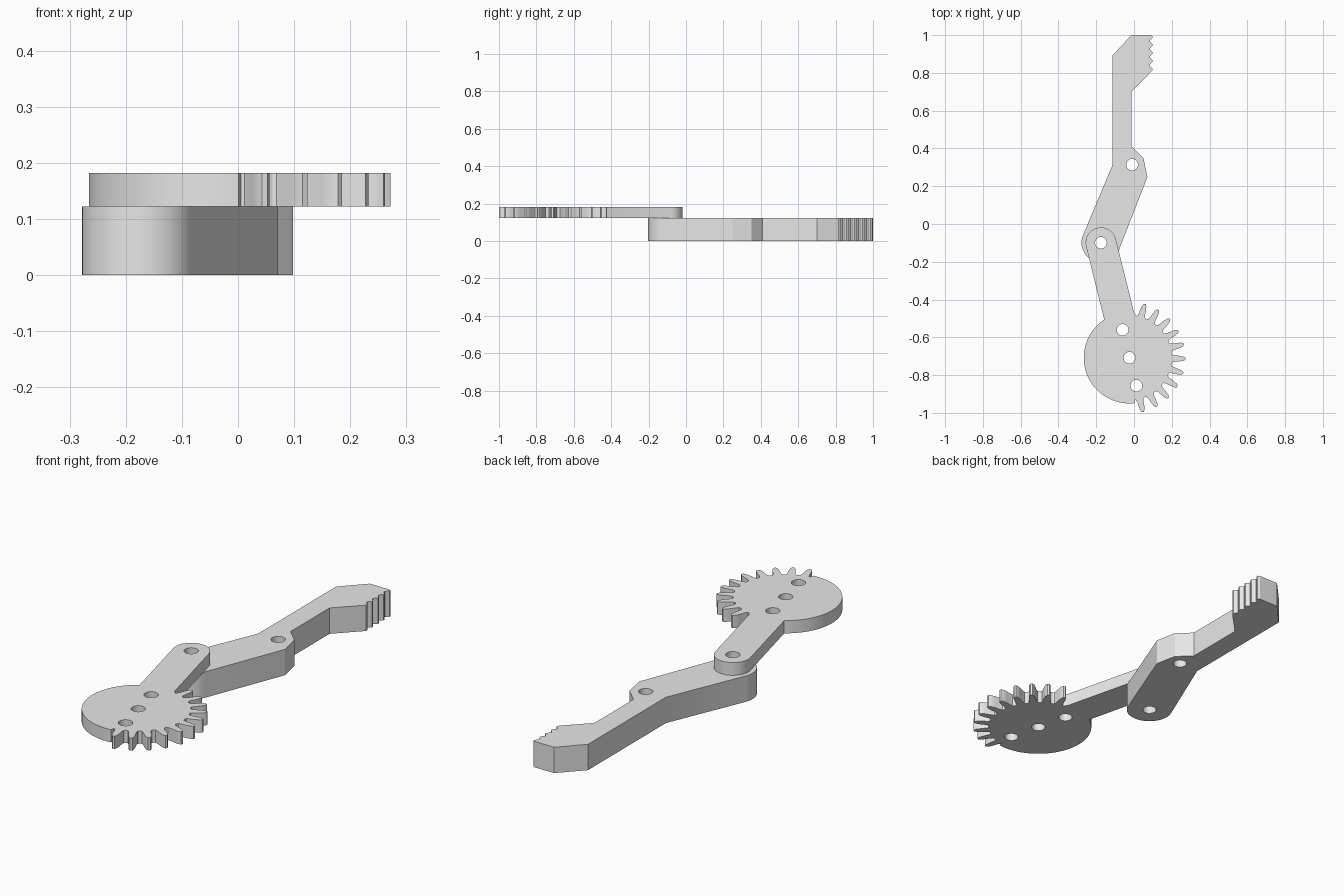
import bpy
import math

cube = bpy.data.objects.get("Cube")
if cube:
    bpy.data.objects.remove(cube, do_unlink=True)

grey = bpy.data.materials.new("plain_grey")
grey.use_nodes = True
grey.diffuse_color = (0.8, 0.8, 0.8, 1)
grey.node_tree.nodes["Principled BSDF"].inputs["Base Color"].default_value = (0.8, 0.8, 0.8, 1)

PIVOT = (-0.175, -0.099)
GEAR = (-0.024, -0.708)
HOLE_R = 0.031


def polar(centre, radius, degrees):
    a = math.radians(degrees)
    return (centre[0] + radius * math.cos(a), centre[1] + radius * math.sin(a))


def arc(centre, radius, start, end, steps):
    return [polar(centre, radius, start + (end - start) * i / steps) for i in range(steps + 1)]


def plate(name, outline, hole_centres, z0, z1):
    """Extrude a flat outline with round holes between two heights."""
    curve = bpy.data.curves.new(name, "CURVE")
    curve.dimensions = "2D"
    curve.fill_mode = "BOTH"
    curve.extrude = (z1 - z0) / 2
    loops = [outline] + [arc(c, HOLE_R, 0, 345, 23) for c in hole_centres]
    for loop in loops:
        spline = curve.splines.new("POLY")
        spline.points.add(len(loop) - 1)
        spline.use_cyclic_u = True
        for point, (x, y) in zip(spline.points, loop):
            point.co = (x, y, 0, 1)
    obj = bpy.data.objects.new(name, curve)
    bpy.context.collection.objects.link(obj)
    obj.location.z = (z0 + z1) / 2
    bpy.ops.object.select_all(action="DESELECT")
    obj.select_set(True)
    bpy.context.view_layer.objects.active = obj
    bpy.ops.object.convert(target="MESH")
    obj = bpy.context.view_layer.objects.active
    # Weld the caps to the walls and keep the rims sharp
    bpy.ops.object.mode_set(mode="EDIT")
    bpy.ops.mesh.select_all(action="SELECT")
    bpy.ops.mesh.remove_doubles(threshold=0.0001)
    bpy.ops.mesh.normals_make_consistent(inside=False)
    bpy.ops.object.mode_set(mode="OBJECT")
    obj.data.materials.clear()
    obj.data.materials.append(grey)
    bpy.ops.object.shade_smooth_by_angle(angle=math.radians(25))
    return obj


# Gear arm: rounded lever end, plain disc on one side, teeth on the other
axis = math.degrees(math.atan2(PIVOT[1] - GEAR[1], PIVOT[0] - GEAR[0]))
gear_outline = arc(PIVOT, 0.081, axis - 90, axis + 90, 24)
gear_outline += arc(GEAR, 0.242, axis + 19.6, 276, 48)
half_tooth = [(0.224, 6.5), (0.228, 5), (0.24, 4), (0.265, 3.2), (0.285, 2.3), (0.296, 1)]
tooth = [(r, -a) for r, a in half_tooth] + [(r, a) for r, a in reversed(half_tooth)]
for i in range(11):
    gear_outline += [polar(GEAR, r, -76 + 15 * i + a) for r, a in tooth]
gear_outline.append(polar(GEAR, 0.242, axis - 19.6))
gear_holes = [PIVOT, GEAR] + [polar(GEAR, 0.152, axis + turn) for turn in (0, 180)]
plate("gear_arm", gear_outline, gear_holes, 0.122, 0.182)

# Gripper finger: rounded pivot end, bent shank and a serrated tip
finger = arc(PIVOT, 0.103, 158, 338, 24)
finger += [(0.071, 0.248), (0.05, 0.349), (-0.013, 0.41), (-0.013, 0.7), (0.09, 0.805)]
for i in range(5):
    y = 0.815 + 0.043 * i
    finger += [(0.098, y), (0.098, y + 0.008)]
    if i < 4:
        finger += [(0.084, y + 0.022), (0.084, y + 0.029)]
finger += [(0.088, 1.0), (-0.013, 1.0), (-0.114, 0.893), (-0.114, 0.312)]
plate("gripper_finger", finger, [PIVOT, (-0.01, 0.314)], 0, 0.122)
